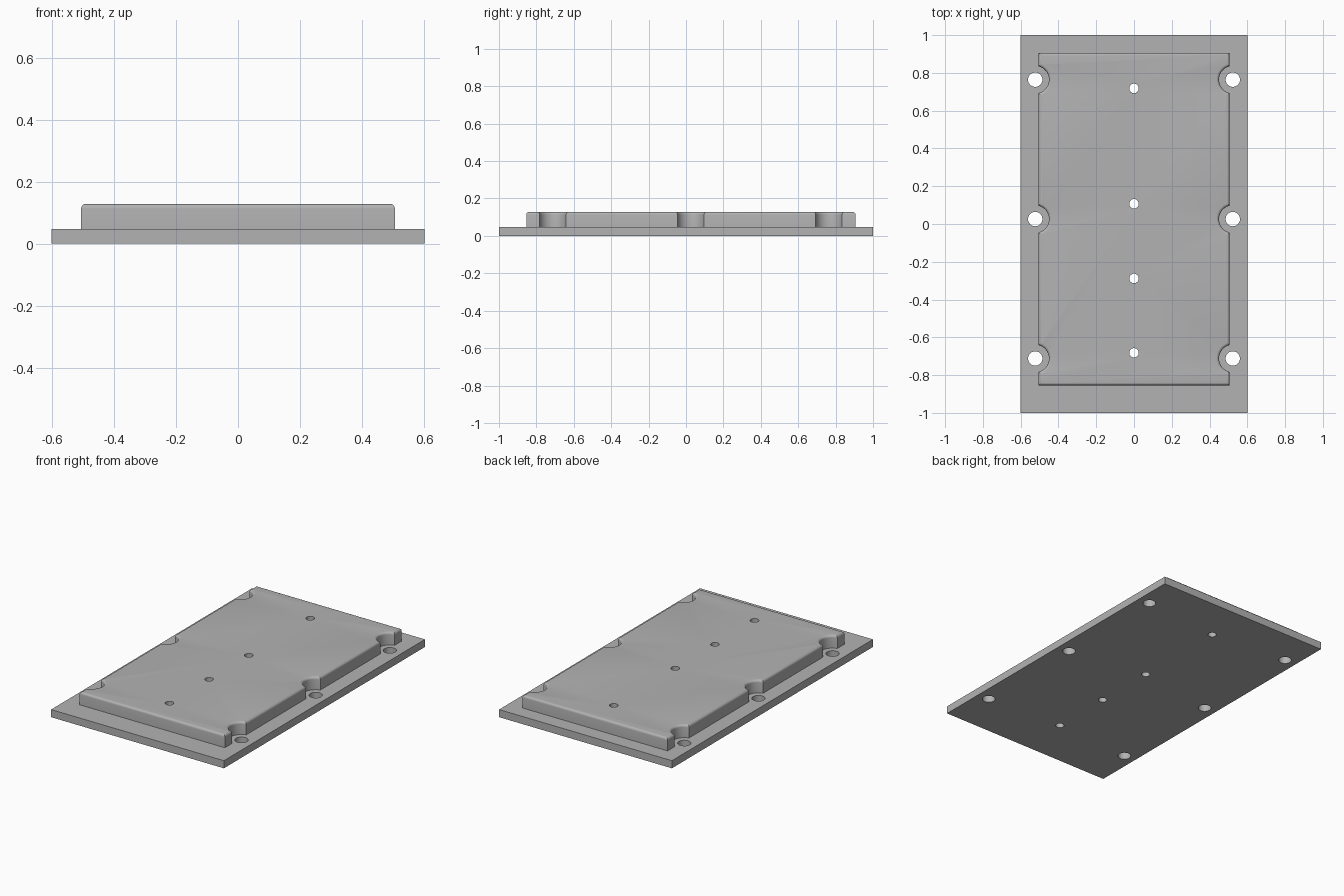
import bpy, bmesh, math

cube = bpy.data.objects.get("Cube")
if cube:
    bpy.data.objects.remove(cube, do_unlink=True)

PLATE_TOP, BLOCK_TOP = 0.048, 0.128
HALF_X, FRONT_Y, BACK_Y = 0.506, -0.854, 0.906
HOLE_X, HOLE_YS, HOLE_R = 0.523, (-0.712, 0.026, 0.764), 0.038
PIN_YS, PIN_R = (-0.682, -0.288, 0.107, 0.718), 0.025
NOTCH_R, FILLET = 0.073, 0.015

grey = bpy.data.materials.new("plain_grey")
grey.use_nodes = True
colour = (0.45, 0.45, 0.45, 1)
grey.diffuse_color = colour
grey.node_tree.nodes["Principled BSDF"].inputs["Base Color"].default_value = colour


def prism(name, outline, z0, z1, fillet=0):
    """Extrude a counter-clockwise outline, optionally rounding its top rim."""
    bm = bmesh.new()
    base = bm.faces.new([bm.verts.new((x, y, z0)) for x, y in outline])
    top = bmesh.ops.extrude_face_region(bm, geom=[base], use_keep_orig=True)["geom"]
    for v in top:
        if isinstance(v, bmesh.types.BMVert):
            v.co.z = z1
    if fillet:
        rim = [e for e in bm.edges if all(v.co.z == v.co.z and abs(v.co.z - z1) < 1e-5 for v in e.verts)]
        bmesh.ops.bevel(bm, geom=rim, offset=fillet, segments=5, profile=0.5, affect='EDGES')
    bmesh.ops.recalc_face_normals(bm, faces=bm.faces)
    mesh = bpy.data.meshes.new(name)
    bm.to_mesh(mesh)
    bm.free()
    mesh.materials.append(grey)
    obj = bpy.data.objects.new(name, mesh)
    bpy.context.collection.objects.link(obj)
    return obj


def circle(x, y, r, n=48):
    return [(x + r * math.cos(2 * math.pi * i / n), y + r * math.sin(2 * math.pi * i / n)) for i in range(n)]


def drill(obj, holes):
    """Cut round through-holes given as (x, y, radius)."""
    for x, y, r in holes:
        cutter = prism("hole_cutter", circle(x, y, r), -0.1, 0.3)
        cutter.hide_render = True
        mod = obj.modifiers.new("hole", 'BOOLEAN')
        mod.operation, mod.solver, mod.object = 'DIFFERENCE', 'EXACT', cutter
        bpy.context.view_layer.objects.active = obj
        bpy.ops.object.modifier_apply(modifier=mod.name)
        bpy.data.objects.remove(cutter, do_unlink=True)


# Raised block outline: right-hand side with three round notches, then its mirror
side = [(HALF_X, FRONT_Y)]
half_angle = math.acos((HOLE_X - HALF_X) / NOTCH_R)
for y in HOLE_YS:
    for i in range(25):
        a = math.pi + half_angle * (1 - i / 12)
        side.append((HOLE_X + NOTCH_R * math.cos(a), y + NOTCH_R * math.sin(a)))
side.append((HALF_X, BACK_Y))
outline = side + [(-x, y) for x, y in reversed(side)]

pins = [(0, y, PIN_R) for y in PIN_YS]
screws = [(s * HOLE_X, y, HOLE_R) for s in (-1, 1) for y in HOLE_YS]

# Flat base plate with mounting and pin holes
plate = prism("base_plate", [(-0.602, -1), (0.602, -1), (0.602, 1), (-0.602, 1)], 0, PLATE_TOP)
drill(plate, pins + screws)

# Raised block with rounded top rim and pin holes
block = prism("raised_block", outline, PLATE_TOP, BLOCK_TOP, FILLET)
drill(block, pins)

# Smooth the round walls, keep the corners sharp
for obj in (plate, block):
    bpy.ops.object.select_all(action='DESELECT')
    obj.select_set(True)
    bpy.context.view_layer.objects.active = obj
    bpy.ops.object.shade_smooth_by_angle(angle=math.radians(30))
